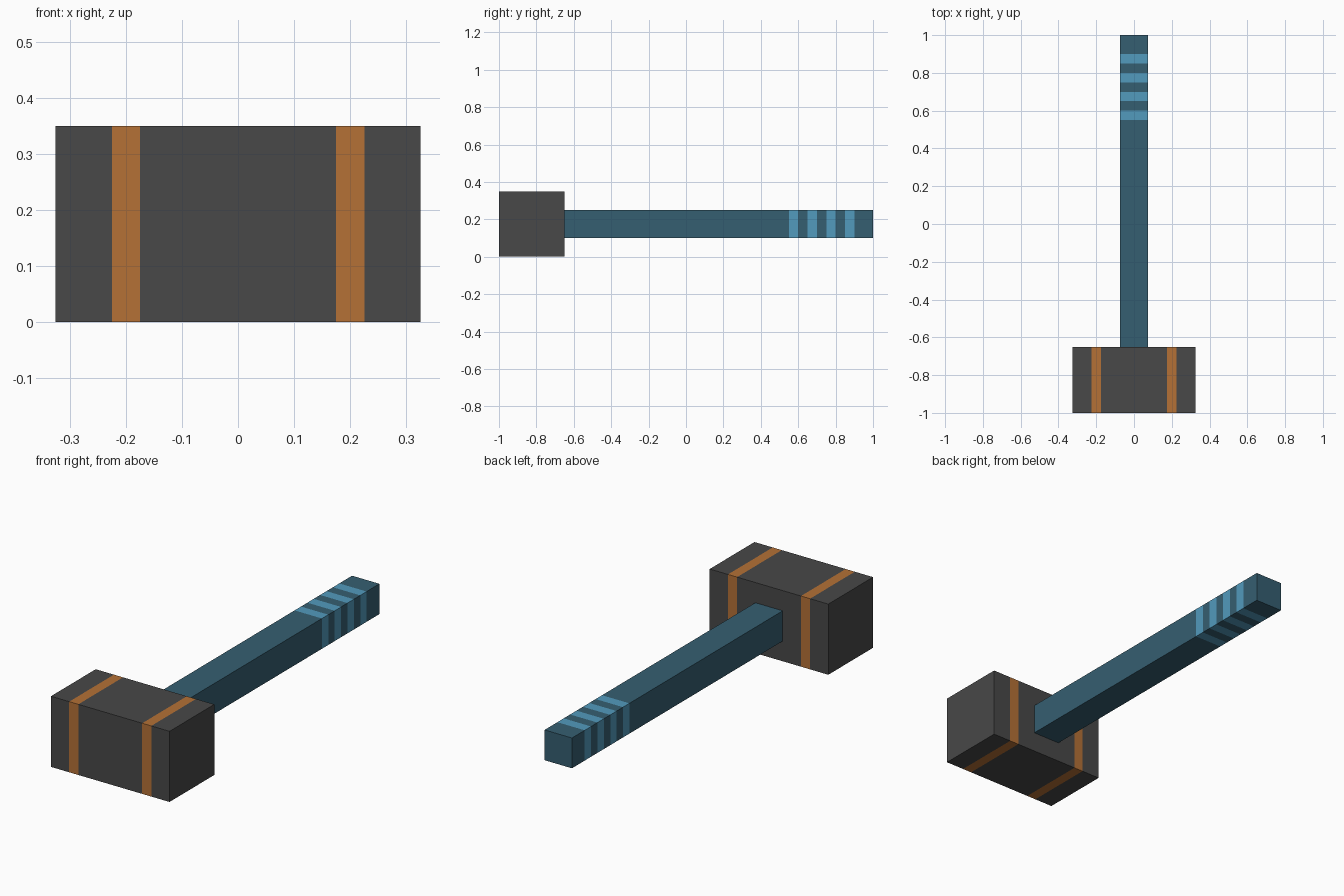
import bpy
import bmesh
from mathutils import Vector

cube = bpy.data.objects.get("Cube")
if cube:
    bpy.data.objects.remove(cube, do_unlink=True)


def material(name, rgb):
    mat = bpy.data.materials.new(name)
    mat.use_nodes = True
    mat.diffuse_color = (*rgb, 1)
    mat.node_tree.nodes["Principled BSDF"].inputs["Base Color"].default_value = (*rgb, 1)
    return mat


dark_grey = material("dark grey", (0.065, 0.065, 0.065))
orange = material("orange", (0.46, 0.165, 0.037))
dark_teal = material("dark teal", (0.036, 0.113, 0.165))
light_blue = material("light blue", (0.085, 0.325, 0.51))


def striped_box(name, low, high, axis, bands, base, stripe):
    """Box cut across one axis, with the faces inside each band recoloured."""
    low, high = Vector(low), Vector(high)
    bm = bmesh.new()
    bmesh.ops.create_cube(bm, size=1)
    for v in bm.verts:
        v.co = (low + high) / 2 + v.co * (high - low)
    normal = Vector((0, 0, 0))
    normal[axis] = 1
    for cut in (edge for band in bands for edge in band):
        bmesh.ops.bisect_plane(bm, geom=bm.verts[:] + bm.edges[:] + bm.faces[:],
                               plane_co=normal * cut, plane_no=normal)
    for f in bm.faces:
        centre = f.calc_center_median()[axis]
        f.material_index = int(any(a < centre < b for a, b in bands))
    mesh = bpy.data.meshes.new(name)
    bm.to_mesh(mesh)
    bm.free()
    mesh.materials.append(base)
    mesh.materials.append(stripe)
    obj = bpy.data.objects.new(name, mesh)
    bpy.context.collection.objects.link(obj)
    return obj


# Heavy block head with two bands wrapped around it
striped_box("hammer_head", (-0.325, -1, 0), (0.325, -0.65, 0.35), 0,
            [(-0.225, -0.175), (0.175, 0.225)], dark_grey, orange)

# Square handle with four grip stripes near its end
striped_box("handle", (-0.075, -0.65, 0.1), (0.075, 1, 0.25), 1,
            [(0.55 + 0.1 * i, 0.6 + 0.1 * i) for i in range(4)], dark_teal, light_blue)
